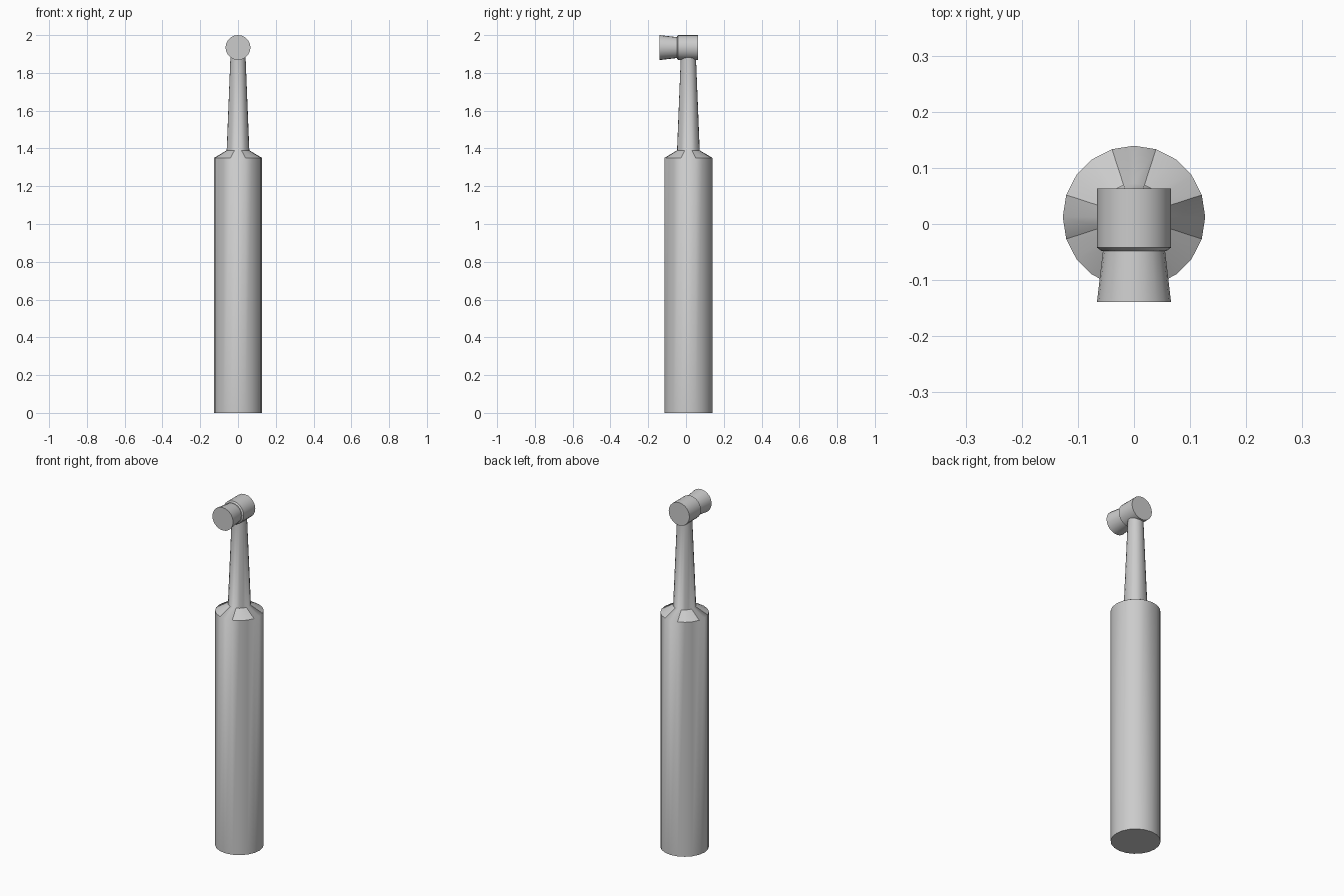
import bpy, bmesh
from math import cos, sin, tau, radians

if "Cube" in bpy.data.objects:
    bpy.data.objects.remove(bpy.data.objects["Cube"])

SIDES = 20
BODY_Y = 0.0125
HEAD_Z = 1.934


def lathe(name, profile, place, facet_ring=None):
    """Revolve (radius, distance) pairs; place maps (a, b, distance) to a point."""
    bm = bmesh.new()
    rings = [[bm.verts.new(place(r * cos(tau * j / SIDES), r * sin(tau * j / SIDES), d))
              for j in range(SIDES)] for r, d in profile]
    facets, wedges = set(), set()
    for i in range(len(rings) - 1):
        lo, hi = rings[i], rings[i + 1]
        for j in range(SIDES):
            k = (j + 1) % SIDES
            f = bm.faces.new((lo[j], lo[k], hi[k], hi[j]))
            if i == facet_ring:
                (facets if j % 5 in (1, 2, 3) else wedges).add(f)
    bm.faces.new(rings[0])
    bm.faces.new(rings[-1])
    bmesh.ops.recalc_face_normals(bm, faces=bm.faces)
    for f in bm.faces:
        f.smooth = True
    # sharp creases, except where the shoulder wedges blend into the grip and neck
    for e in bm.edges:
        n_facets = sum(f in facets for f in e.link_faces)
        if n_facets == 1:
            e.smooth = False
        elif any(f in wedges for f in e.link_faces):
            e.smooth = True
        else:
            e.smooth = e.calc_face_angle(0) < radians(30)
    mesh = bpy.data.meshes.new(name)
    bm.to_mesh(mesh)
    bm.free()
    obj = bpy.data.objects.new(name, mesh)
    bpy.context.collection.objects.link(obj)
    return obj


def upright(a, b, d):
    return (a, b + BODY_Y, d)


def forward(a, b, d):
    return (a, d, b + HEAD_Z)


# grip, shoulder and tapered neck
lathe("handle", [(0.127, 0), (0.127, 1.35), (0.06, 1.39), (0.04, 1.885)], upright, facet_ring=1)

# round head with a small bevel at the front
lathe("head", [(0.066, 0.063), (0.066, -0.042), (0.058, -0.048)], forward)

# flared bristle tuft
lathe("bristles", [(0.055, -0.045), (0.066, -0.139)], forward)
